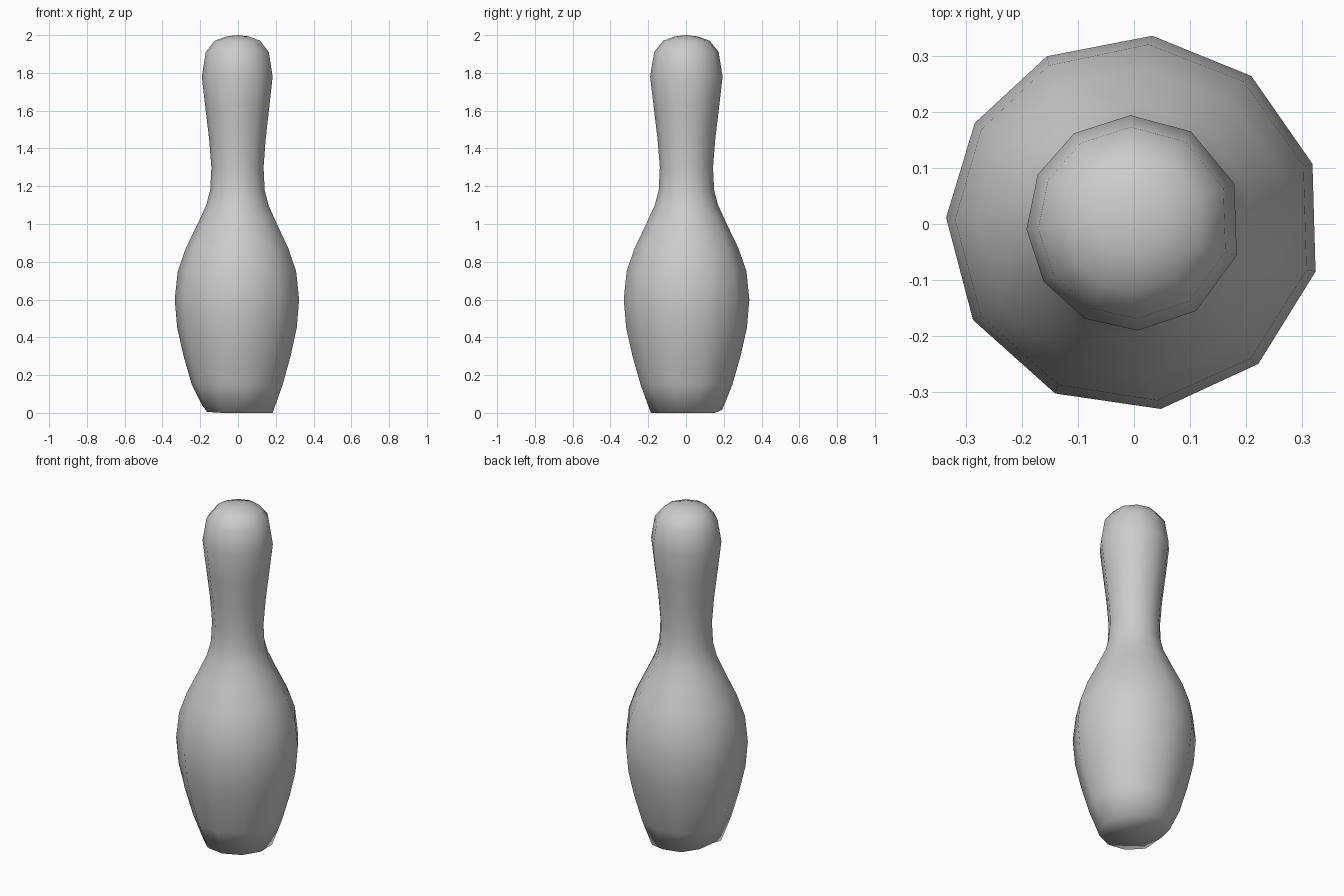
import bpy, bmesh
from math import radians, cos, sin

if "Cube" in bpy.data.objects:
    bpy.data.objects.remove(bpy.data.objects["Cube"])

# Silhouette of the pin: (height, radius)
profile = [(0.0, 0.19), (0.15, 0.245), (0.3, 0.288), (0.45, 0.322), (0.6, 0.335),
           (0.75, 0.319), (0.87, 0.277), (1.0, 0.214), (1.1, 0.168), (1.18, 0.147),
           (1.3, 0.141), (1.45, 0.153), (1.6, 0.171), (1.78, 0.192), (1.91, 0.171),
           (1.97, 0.123), (1.993, 0.06)]

# Eleven slightly uneven sides, twisting a little from the belly to the head
belly = [84.4, 51.4, 18.3, -15, -48.6, -81.8, -114.8, -148.9, -181.6, -212.1, -242.4]
head = [92, 58, 21.3, -17.4, -54.8, -88, -117.4, -147, -176.6, -206.6, -236.2]
# Lifted rim of the worn base on the back left
lift = [0.015, 0, 0, 0, 0, 0, 0, 0.005, 0.04, 0.03, 0.018]

bm = bmesh.new()
rings = []
for z, r in profile:
    t = min(max((z - 0.6) / 1.18, 0), 1)
    ring = []
    for a, b, up in zip(belly, head, lift):
        ang = radians(a + (b - a) * t)
        dz = up if z == 0 else 0
        ring.append(bm.verts.new((r * cos(ang), r * sin(ang) + 0.002, z + dz)))
    rings.append(ring)

# Body walls
n = len(belly)
for lo, hi in zip(rings, rings[1:]):
    for i in range(n):
        j = (i + 1) % n
        bm.faces.new((lo[i], lo[j], hi[j], hi[i]))

# Domed top and closed base
for ring, z in ((rings[-1], 2.0), (rings[0], 0.003)):
    pole = bm.verts.new((0, 0, z))
    for i in range(n):
        bm.faces.new((ring[i], ring[(i + 1) % n], pole))

bmesh.ops.recalc_face_normals(bm, faces=bm.faces)
for f in bm.faces:
    f.smooth = True

mesh = bpy.data.meshes.new("bowling_pin")
bm.to_mesh(mesh)
bm.free()
bpy.context.collection.objects.link(bpy.data.objects.new("bowling_pin", mesh))
